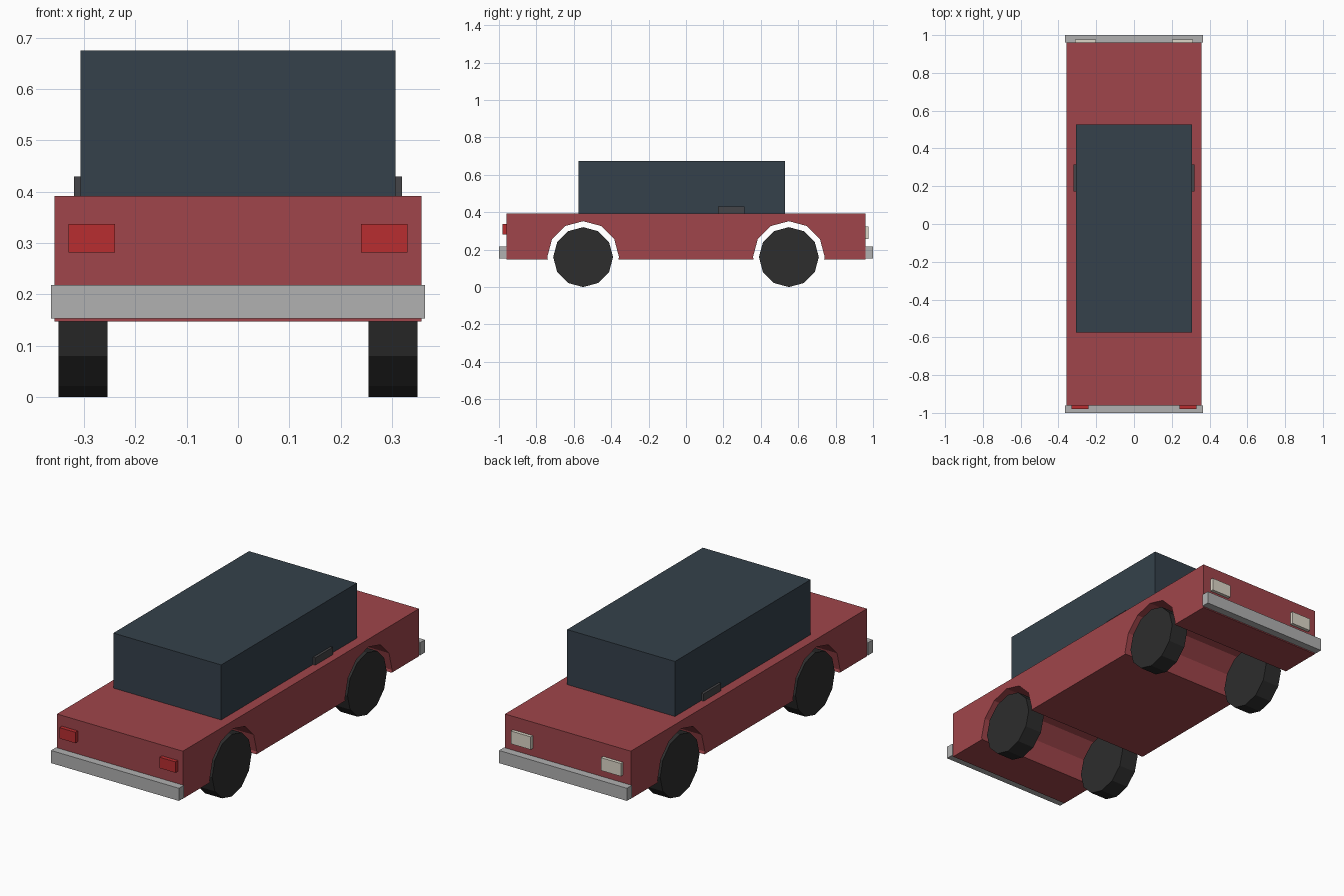
import bpy, bmesh
from math import cos, sin, pi

if "Cube" in bpy.data.objects:
    bpy.data.objects.remove(bpy.data.objects["Cube"])

WHEEL_Y, WHEEL_R, ARCH_R = 0.55, 0.16, 0.192
BOTTOM, DECK = 0.147, 0.392


def material(name, rgb):
    m = bpy.data.materials.new(name)
    m.diffuse_color = (*rgb, 1)
    m.use_nodes = True
    m.node_tree.nodes["Principled BSDF"].inputs["Base Color"].default_value = m.diffuse_color
    return m


PAINT = material("red_paint", (0.35, 0.06, 0.07))
GLASS = material("dark_glass", (0.035, 0.053, 0.07))
RUBBER = material("rubber", (0.026, 0.026, 0.026))
METAL = material("bumper_metal", (0.44, 0.44, 0.44))
LAMP = material("headlight", (0.72, 0.68, 0.58))
TAIL = material("taillight", (0.48, 0.027, 0.03))
TRIM = material("dark_trim", (0.06, 0.06, 0.065))


def prism(name, profile, x0, x1, mat):
    """Extrude a (y, z) profile along x."""
    bm = bmesh.new()
    face = bm.faces.new([bm.verts.new((x0, y, z)) for y, z in profile])
    ext = bmesh.ops.extrude_face_region(bm, geom=[face])["geom"]
    bmesh.ops.translate(bm, vec=(x1 - x0, 0, 0),
                        verts=[g for g in ext if isinstance(g, bmesh.types.BMVert)])
    bmesh.ops.recalc_face_normals(bm, faces=bm.faces)
    me = bpy.data.meshes.new(name)
    bm.to_mesh(me)
    bm.free()
    me.materials.append(mat)
    ob = bpy.data.objects.new(name, me)
    bpy.context.collection.objects.link(ob)
    return ob


def box(name, x, y, z, mat):
    return prism(name, [(y[0], z[0]), (y[1], z[0]), (y[1], z[1]), (y[0], z[1])], *x, mat)


def circle(cy, r, steps):
    return [(cy + r * cos(i * pi / 6), WHEEL_R + r * sin(i * pi / 6)) for i in steps]


# Body: side profile with two wheel arches running across the full width
profile = [(0.96, DECK), (-0.96, DECK), (-0.96, BOTTOM)]
for cy in (-WHEEL_Y, WHEEL_Y):
    profile += [(cy - 0.1885, BOTTOM), *circle(cy, ARCH_R, range(6, -1, -1)),
                (cy + 0.1885, BOTTOM)]
profile.append((0.96, BOTTOM))
prism("body", profile, -0.358, 0.358, PAINT)

# Cabin
box("cabin", (-0.307, 0.307), (-0.575, 0.528), (DECK, 0.675), GLASS)

# Bumpers
box("tail_bumper", (-0.364, 0.364), (-1.0, -0.96), (0.153, 0.218), METAL)
box("head_bumper", (-0.364, 0.364), (0.96, 1.0), (0.153, 0.218), METAL)

# Paired parts: wheels, lights, side trim
for side, s in (("left", -1), ("right", 1)):
    for end, cy in (("tail", -WHEEL_Y), ("head", WHEEL_Y)):
        prism(f"{end}_wheel_{side}", circle(cy, WHEEL_R, range(12)),
              s * 0.254, s * 0.35, RUBBER)
    box(f"taillight_{side}", (s * 0.24, s * 0.33), (-0.98, -0.96), (0.281, 0.337), TAIL)
    box(f"headlight_{side}", (s * 0.20, s * 0.313), (0.96, 0.977), (0.257, 0.323), LAMP)
    box(f"side_mirror_{side}", (s * 0.307, s * 0.32), (0.171, 0.314), (DECK, 0.43), TRIM)
